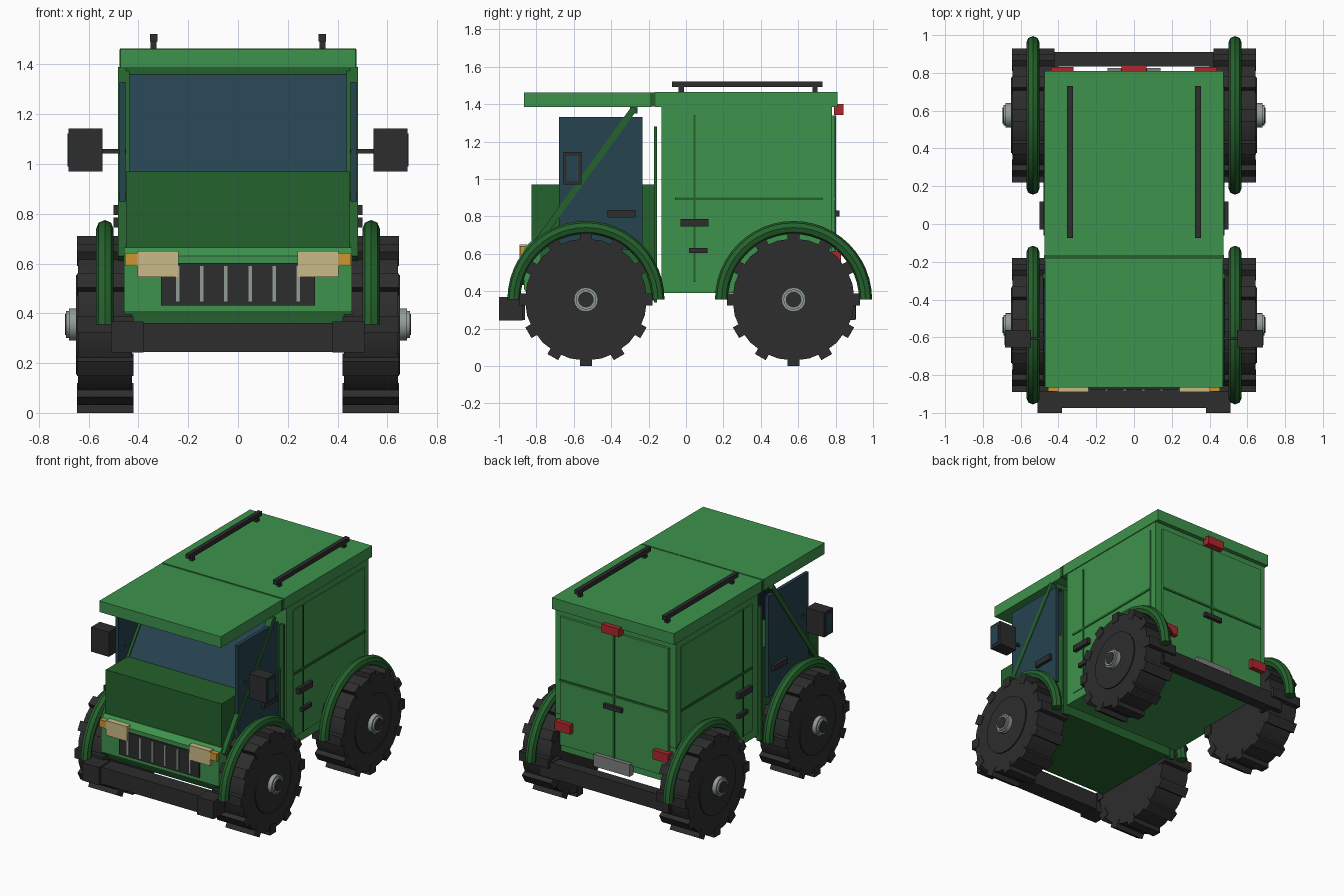
import bpy, bmesh
from math import pi, sin, cos, atan2, hypot
from mathutils import Matrix, Vector

if "Cube" in bpy.data.objects:
    bpy.data.objects.remove(bpy.data.objects["Cube"])


def material(name, r, g, b):
    m = bpy.data.materials.new(name)
    m.use_nodes = True
    m.diffuse_color = (r, g, b, 1)
    m.node_tree.nodes["Principled BSDF"].inputs["Base Color"].default_value = (r, g, b, 1)
    return m


GREEN = material("body green", .048, .29, .072)
DARK = material("dark green", .018, .122, .026)
BLACK = material("rubber black", .026, .026, .026)
GLASS = material("blue glass", .019, .056, .08)
RED = material("lamp red", .43, .02, .025)
ORANGE = material("indicator orange", .62, .3, .03)
CREAM = material("headlight cream", .6, .49, .24)
GREY = material("metal grey", .29, .34, .31)
PLATE = material("plate grey", .21, .22, .22)


def finish(name, bm, mat, smooth=False):
    bmesh.ops.recalc_face_normals(bm, faces=bm.faces)
    me = bpy.data.meshes.new(name)
    bm.to_mesh(me)
    bm.free()
    me.materials.append(mat)
    ob = bpy.data.objects.new(name, me)
    bpy.context.collection.objects.link(ob)
    if smooth:
        for o in bpy.context.selected_objects:
            o.select_set(False)
        ob.select_set(True)
        bpy.context.view_layer.objects.active = ob
        bpy.ops.object.shade_smooth_by_angle()
    return ob


def add_box(bm, x, y, z, turn=None):
    """Box from (low, high) ranges, optionally transformed afterwards."""
    size = [r[1] - r[0] for r in (x, y, z)]
    mid = [(r[1] + r[0]) / 2 for r in (x, y, z)]
    mat = Matrix.Translation(mid) @ Matrix.Diagonal((*size, 1))
    bmesh.ops.create_cube(bm, size=1, matrix=(turn or Matrix()) @ mat)


def box(name, mat, x, y, z, turn=None):
    bm = bmesh.new()
    add_box(bm, x, y, z, turn)
    return finish(name, bm, mat)


def pair(name, mat, x, y, z, turn=None):
    """Matching boxes on the left (+x) and right (-x)."""
    box("left_" + name, mat, x, y, z, turn)
    box("right_" + name, mat, (-x[1], -x[0]), y, z, turn)


def disc(name, mat, x, y, z, radius, sides):
    """Cylinder along x over the range x."""
    bm = bmesh.new()
    spin = Matrix.Translation(((x[0] + x[1]) / 2, y, z)) @ Matrix.Rotation(pi / 2, 4, 'Y')
    bmesh.ops.create_cone(bm, cap_ends=True, segments=sides, radius1=radius,
                          radius2=radius, depth=x[1] - x[0], matrix=spin)
    return finish(name, bm, mat, True)


def slanted(y0, z0, y1, z1):
    """Frame whose z axis runs from the first to the second side point."""
    angle = -atan2(y1 - y0, z1 - z0)
    return Matrix.Translation((0, y0, z0)) @ Matrix.Rotation(angle, 4, 'X'), hypot(y1 - y0, z1 - z0)


# Cargo body with raised panels
box("cargo_body", GREEN, (-.468, .468), (-.13, .78), (.39, 1.39))
pair("side_panel", GREEN, (.465, .473), (-.06, .73), (.45, 1.34))
pair("side_vertical_seam", DARK, (.465, .478), (.039, .051), (.45, 1.34))
pair("side_horizontal_seam", DARK, (.465, .478), (-.06, .73), (.886, .902))
box("rear_panel", GREEN, (-.42, .42), (.77, .797), (.44, 1.34))
box("rear_vertical_seam", DARK, (-.008, .008), (.77, .803), (.44, 1.34))
box("rear_horizontal_seam", DARK, (-.42, .42), (.77, .803), (.886, .902))
box("rear_handle", BLACK, (-.07, .07), (.79, .82), (.8, .83))
pair("upper_side_handle", BLACK, (.465, .5), (-.03, .12), (.745, .785))
pair("lower_side_handle", BLACK, (.465, .495), (.015, .115), (.605, .632))

# Roof slabs, joint and rails
box("front_roof", GREEN, (-.472, .472), (-.865, -.185), (1.385, 1.463))
box("roof_joint", DARK, (-.476, .476), (-.193, -.163), (1.387, 1.461))
box("rear_roof", GREEN, (-.474, .474), (-.165, .81), (1.385, 1.464))
pair("roof_rail", BLACK, (.324, .354), (-.075, .73), (1.492, 1.522))
for y in (-.025, .69):
    pair("rail_post", BLACK, (.327, .351), (y - .014, y + .014), (1.46, 1.5))

# Cab block and sloped nose
box("cab_block", DARK, (-.45, .45), (-.825, -.16), (.35, .97))
bm = bmesh.new()
profile = [(-.865, .63), (-.83, .665), (-.78, .665), (-.78, .352), (-.825, .352), (-.865, .41)]
face = bm.faces.new([bm.verts.new((-.458, y, z)) for y, z in profile])
grown = bmesh.ops.extrude_face_region(bm, geom=[face])["geom"]
bmesh.ops.translate(bm, vec=(.916, 0, 0),
                    verts=[v for v in grown if isinstance(v, bmesh.types.BMVert)])
finish("nose", bm, GREEN)

# Pillars, windscreen and side glass
frame, length = slanted(-.825, .62, -.275, 1.38)
pair("front_pillar", DARK, (.436, .482), (-.017, .017), (0, length), frame)
box("windscreen", GLASS, (-.445, .445), (-.008, .008), (.35, length - .03), frame)
box("windscreen_header", DARK, (-.45, .45), (-.3, -.26), (1.35, 1.387))
pair("side_window", GLASS, (.453, .477), (-.68, -.232), (.62, 1.33))
pair("rear_pillar", DARK, (.44, .475), (-.172, -.156), (.34, 1.28))
pair("cab_door_handle", BLACK, (.47, .5), (-.42, -.27), (.795, .835))

# Mirrors
pair("mirror_arm", BLACK, (.45, .56), (-.615, -.598), (1.043, 1.06))
pair("mirror", BLACK, (.545, .682), (-.655, -.56), (.97, 1.143))
pair("mirror_glass", GLASS, (.68, .686), (-.64, -.575), (.99, 1.122))

# Grille and front lamps
box("grille", BLACK, (-.31, .31), (-.875, -.85), (.432, .602))
for i in range(6):
    x = (i - 2.5) * .097
    box("grille_bar", GREY, (x - .009, x + .009), (-.884, -.86), (.445, .592))
pair("headlight", CREAM, (.24, .403), (-.889, -.85), (.547, .65))
pair("indicator", ORANGE, (.403, .455), (-.887, -.83), (.59, .642))

# Bumpers
box("front_bumper", BLACK, (-.4, .4), (-.975, -.86), (.245, .362))
pair("front_bumper_end", BLACK, (.38, .51), (-1, -.875), (.243, .368))
box("rear_bumper", BLACK, (-.5, .5), (.835, .91), (.25, .36))
pair("rear_bumper_end", BLACK, (.4, .51), (.81, .905), (.245, .365))

# Rear lamps and plain plate
pair("tail_lamp", RED, (.32, .44), (.775, .83), (.55, .615))
box("top_brake_lamp", RED, (-.067, .067), (.79, .842), (1.342, 1.4))
box("rear_plate", PLATE, (-.14, .14), (.78, .825), (.375, .46))

# Wheels with lugs and hubs, and tubular wheel arches
AXLE = .355
for end, wy in (("front", -.535), ("rear", .575)):
    for side, s in (("left", 1), ("right", -1)):
        tag = end + "_" + side + "_"

        def span(a, b):
            return (a, b) if s > 0 else (-b, -a)

        disc(tag + "tyre", BLACK, span(.425, .642), wy, AXLE, .326, 24)
        disc(tag + "rim", BLACK, span(.5, .65), wy, AXLE, .2, 24)
        disc(tag + "hub", GREY, span(.6, .68), wy, AXLE, .065, 16)
        disc(tag + "hub_step", GREY, span(.6, .691), wy, AXLE, .054, 16)
        disc(tag + "hub_cap", BLACK, span(.6, .695), wy, AXLE, .042, 16)

        bm = bmesh.new()
        for i in range(12):
            turn = Matrix.Translation((0, wy, AXLE)) @ Matrix.Rotation(i * pi / 6, 4, 'X')
            add_box(bm, span(.42, .646), (-.033, .033), (-.355, -.29), turn)
        finish(tag + "lugs", bm, BLACK)

        bm = bmesh.new()
        rings = []
        for i in range(25):
            a = pi * i / 24
            out = Vector((0, cos(a), sin(a)))
            centre = Vector((s * .535, wy, AXLE)) + out * .385
            rings.append([bm.verts.new(centre + out * (.035 * cos(b * pi / 4))
                          + Vector((.035 * sin(b * pi / 4), 0, 0))) for b in range(8)])
        for r0, r1 in zip(rings, rings[1:]):
            for k in range(8):
                bm.faces.new((r0[k], r0[k - 1], r1[k - 1], r1[k]))
        bm.faces.new(rings[0])
        bm.faces.new(rings[-1])
        finish(tag + "arch", bm, DARK, True)
